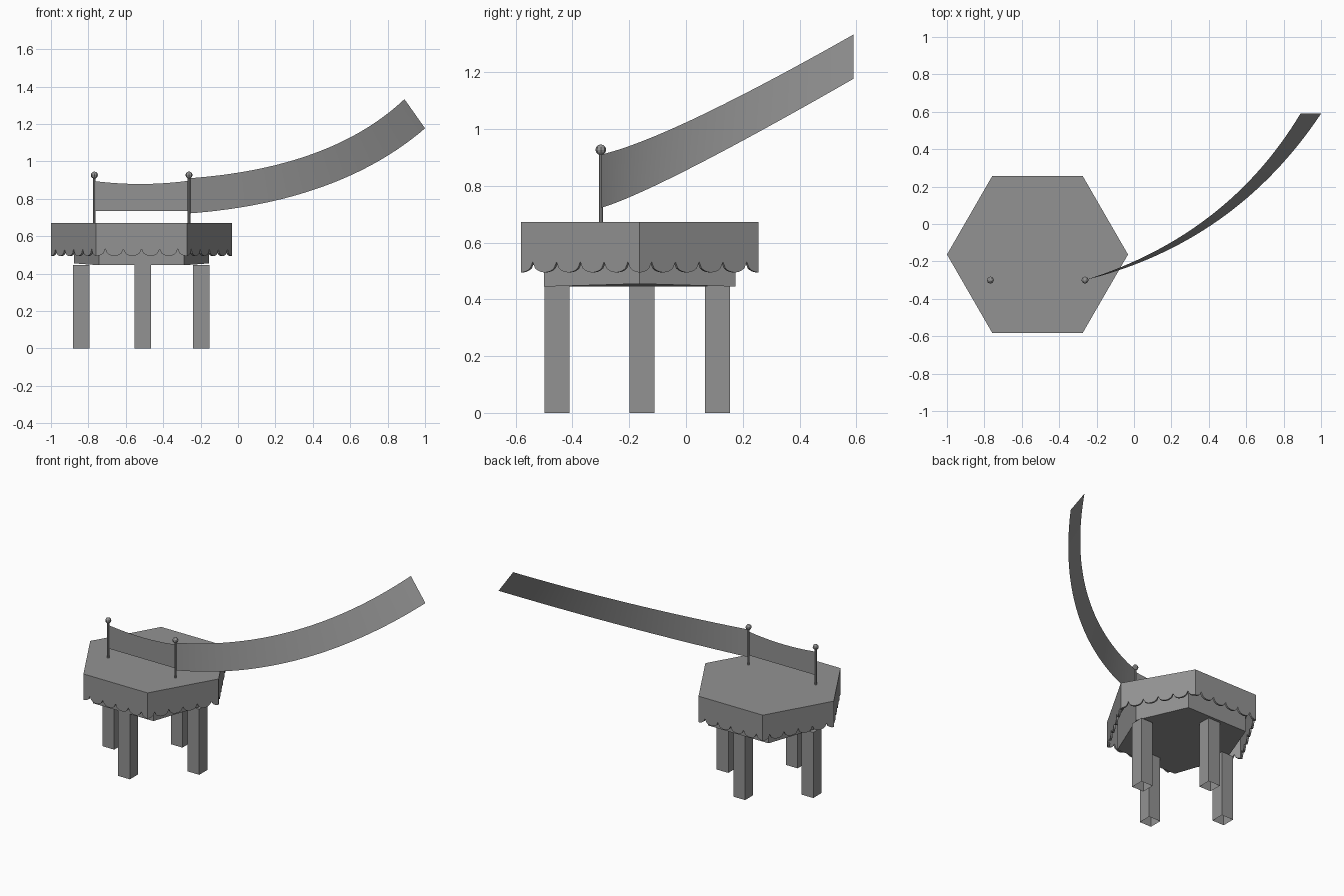
import bpy, bmesh, math
from mathutils import Vector

cube = bpy.data.objects.get("Cube")
if cube:
    bpy.data.objects.remove(cube, do_unlink=True)

grey = bpy.data.materials.new("plain grey")
grey.use_nodes = True
colour = (0.29, 0.29, 0.29, 1)
grey.diffuse_color = colour
grey.node_tree.nodes["Principled BSDF"].inputs["Base Color"].default_value = colour

CX, CY = -0.516, -0.163     # centre of the platform
TOP = 0.672


def make(name, bm, smooth=False):
    mesh = bpy.data.meshes.new(name)
    bm.to_mesh(mesh)
    bm.free()
    mesh.materials.append(grey)
    obj = bpy.data.objects.new(name, mesh)
    bpy.context.collection.objects.link(obj)
    if smooth:
        bpy.ops.object.select_all(action='DESELECT')
        obj.select_set(True)
        bpy.context.view_layer.objects.active = obj
        bpy.ops.object.shade_smooth_by_angle()
    return obj


def strip(bm, upper, lower):
    """Band of quads between two rows of points."""
    a = [bm.verts.new(p) for p in upper]
    b = [bm.verts.new(p) for p in lower]
    for i in range(len(a) - 1):
        bm.faces.new((b[i], b[i + 1], a[i + 1], a[i]))
    return a, b


# Six-sided deck
R = 0.484
corners = [Vector((CX + R * math.cos(k * math.pi / 3), CY + R * math.sin(k * math.pi / 3), TOP))
           for k in range(6)]
bm = bmesh.new()
bm.faces.new([bm.verts.new(c) for c in corners])
make("deck", bm)

# Skirt with a scalloped hem, half a scallop at each corner
BUMPS, STEPS = 5, 10
upper, lower = [], []
for k in range(6):
    start, end = corners[k], corners[(k + 1) % 6]
    for i in range(BUMPS * STEPS):
        u = i / STEPS
        offset = 2 * (u - round(u))
        p = start.lerp(end, u / BUMPS)
        upper.append(p)
        lower.append((p.x, p.y, 0.532 - 0.037 * math.sqrt(max(0, 1 - offset * offset))))
bm = bmesh.new()
strip(bm, upper + upper[:1], lower + lower[:1])
bmesh.ops.remove_doubles(bm, verts=bm.verts, dist=0.0001)
skirt = make("scalloped_skirt", bm)
shell = skirt.modifiers.new("thickness", 'SOLIDIFY')
shell.thickness = 0.012
shell.offset = -1

# Under-slab, its side points slightly raised
outline = [(0.362, 0, 0.455), (0.228, 0.337, 0.445), (-0.228, 0.337, 0.445),
           (-0.362, 0, 0.455), (-0.228, -0.337, 0.445), (0.228, -0.337, 0.445)]
low = [(CX + x, CY + y, z) for x, y, z in outline]
high = [(x, y, TOP - 0.004) for x, y, z in low]
bm = bmesh.new()
strip(bm, high + high[:1], low + low[:1])
bm.faces.new([bm.verts.new(p) for p in reversed(low)])
bmesh.ops.remove_doubles(bm, verts=bm.verts, dist=0.0001)
make("under_slab", bm)

# Four square legs, hollow and open at the foot
W, H = 0.044, 0.447
for name, x, y in (("right_leg", -0.838, -0.155), ("left_leg", -0.197, -0.155),
                   ("front_leg", -0.51, -0.455), ("back_leg", -0.51, 0.111)):
    bm = bmesh.new()
    ring = [(x - W, y - W), (x + W, y - W), (x + W, y + W), (x - W, y + W), (x - W, y - W)]
    a, b = strip(bm, [(*p, H) for p in ring], [(*p, 0) for p in ring])
    bm.faces.new(a[:4])
    bmesh.ops.remove_doubles(bm, verts=bm.verts, dist=0.0001)
    make(name, bm)

# Posts with ball finials
POST_Y = -0.3
POSTS = {"right": -0.768, "left": -0.262}
for side, x in POSTS.items():
    bm = bmesh.new()
    bmesh.ops.create_cone(bm, cap_ends=True, segments=8, radius1=0.007, radius2=0.007, depth=0.25)
    bmesh.ops.translate(bm, verts=bm.verts, vec=(x, POST_Y, TOP + 0.125))
    make(side + "_post", bm, True)
    bm = bmesh.new()
    bmesh.ops.create_uvsphere(bm, u_segments=8, v_segments=6, radius=0.019)
    bmesh.ops.translate(bm, verts=bm.verts, vec=(x, POST_Y, 0.927))
    make(side + "_finial", bm)


# Banner sagging between the posts, and the long streamer sweeping away
def curve(a, b, c, n=32):
    a, b, c = Vector(a), Vector(b), Vector(c)
    return [a.lerp(b, i / n).lerp(b.lerp(c, i / n), i / n) for i in range(n + 1)]


xr, xl = POSTS["right"], POSTS["left"]
bm = bmesh.new()
strip(bm, curve((xr, POST_Y, 0.895), (-0.515, POST_Y, 0.863), (xl, POST_Y, 0.897)),
      curve((xr, POST_Y, 0.735), (-0.515, POST_Y, 0.735), (xl, POST_Y, 0.735)))
make("banner", bm, True)

bm = bmesh.new()
strip(bm, curve((xl, POST_Y, 0.91), (0.5, -0.06, 0.965), (0.89, 0.59, 1.333)),
      curve((xl, POST_Y, 0.722), (0.54, -0.10, 0.782), (1.0, 0.59, 1.177)))
make("streamer", bm, True)
